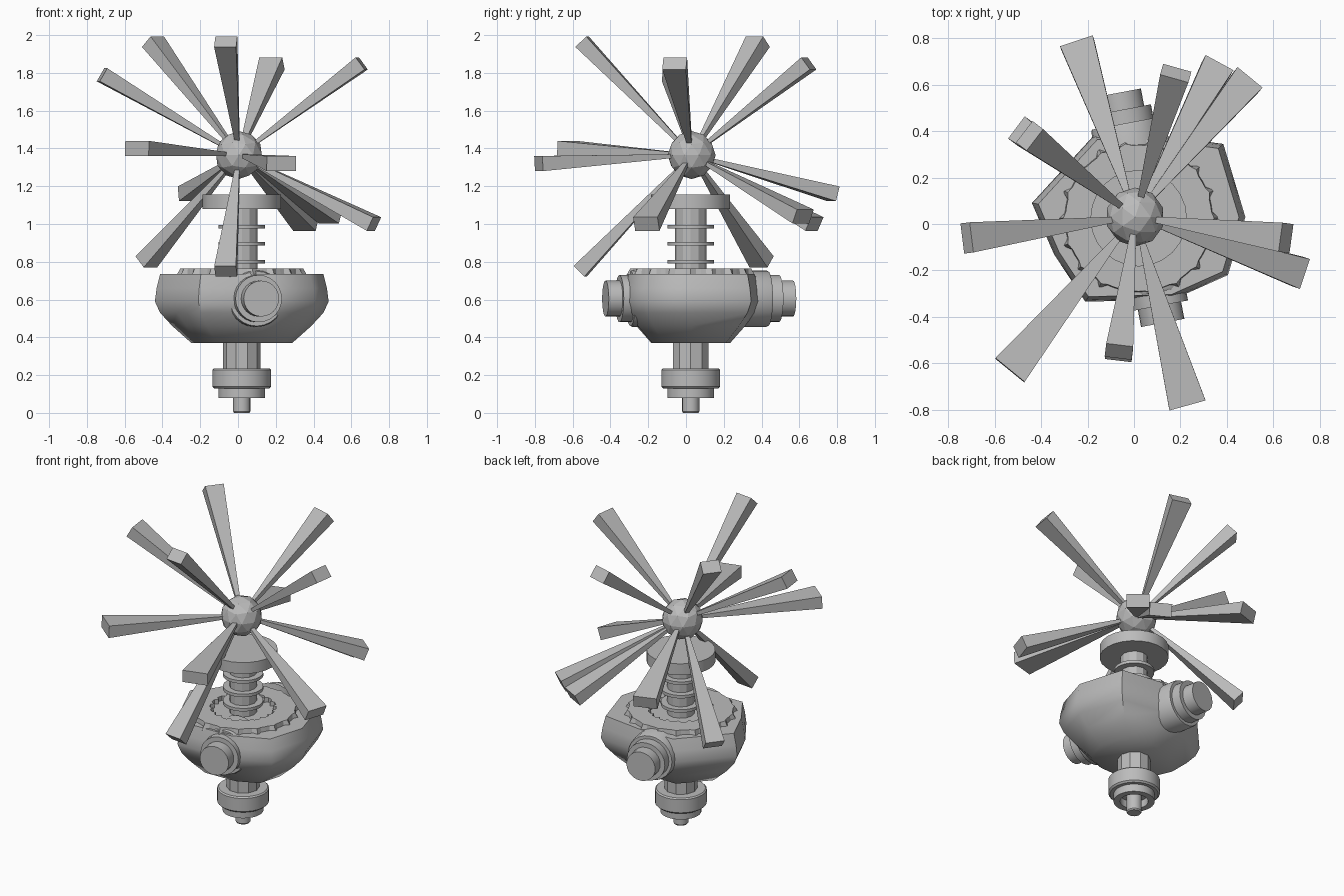
import bpy, bmesh, math
from mathutils import Vector, Matrix

if "Cube" in bpy.data.objects:
    bpy.data.objects.remove(bpy.data.objects["Cube"])

grey = bpy.data.materials.new("plain_grey")
grey.diffuse_color = (0.5, 0.5, 0.5, 1)
grey.use_nodes = True
grey.node_tree.nodes["Principled BSDF"].inputs["Base Color"].default_value = grey.diffuse_color
CX, CY = 0.02, 0.025            # spindle axis
HUB = Vector((0.005, 0.03, 1.365))


def finish(name, bm, smooth=None):
    bmesh.ops.recalc_face_normals(bm, faces=bm.faces[:])
    me = bpy.data.meshes.new(name)
    bm.to_mesh(me)
    bm.free()
    me.materials.append(grey)
    ob = bpy.data.objects.new(name, me)
    bpy.context.collection.objects.link(ob)
    if smooth:
        bpy.ops.object.select_all(action='DESELECT')
        ob.select_set(True)
        bpy.context.view_layer.objects.active = ob
        bpy.ops.object.shade_smooth_by_angle(angle=math.radians(smooth))
    return ob


def skin(bm, rings, cap=True, closed=False):
    """Bridge equal rings of points, then cap or close the ends."""
    vs = [[bm.verts.new(p) for p in r] for r in rings]
    n = len(vs[0])
    pairs = list(zip(vs, vs[1:])) + ([(vs[-1], vs[0])] if closed else [])
    for a, b in pairs:
        for i in range(n):
            bm.faces.new((a[i], a[(i + 1) % n], b[(i + 1) % n], b[i]))
    if cap and not closed:
        bm.faces.new(vs[0])
        bm.faces.new(vs[-1])


def turned(name, profile, sides, matrix, closed=False, smooth=35):
    """Lathe of (radius, height) pairs about the local z axis."""
    bm = bmesh.new()
    rings = [[matrix @ Vector((r * math.cos(2 * math.pi * i / sides),
                               r * math.sin(2 * math.pi * i / sides), z))
              for i in range(sides)] for r, z in profile]
    skin(bm, rings, closed=closed)
    return finish(name, bm, smooth)


AXIS = Matrix.Translation((CX, CY, 0))

# Foot, socket, collar and lower shaft
turned("foot_pin", [(0.04, 0), (0.046, 0.008), (0.046, 0.14)], 16, AXIS)
turned("foot_socket", [(0.085, 0.08), (0.124, 0.08), (0.124, 0.14), (0.085, 0.14)], 32, AXIS, closed=True)
turned("foot_collar", [(0.146, 0.13), (0.156, 0.14), (0.156, 0.227), (0.148, 0.235)], 32, AXIS)
turned("lower_shaft", [(0.1, 0.23), (0.1, 0.40)], 10, AXIS, smooth=None)

# Upper shaft, its fins and the dish
turned("upper_shaft", [(0.083, 0.70), (0.083, 1.10)], 12, AXIS, smooth=None)
for k, z in enumerate((0.80, 0.895, 0.985)):
    turned(f"fin_{k + 1}", [(0.122, z - 0.01), (0.122, z + 0.01)], 24, AXIS)
turned("dish", [(0.208, 1.08), (0.208, 1.155)], 24, AXIS)

# Lopsided housing, smooth between its corners
outline = [(0.48, 0.03), (0.385, 0.345), (0.09, 0.385), (-0.17, 0.385),
           (-0.44, 0.09), (-0.345, -0.13), (-0.21, -0.335), (0.17, -0.325), (0.405, -0.22)]
bm = bmesh.new()
levels = [(0.58, 0.37), (0.80, 0.46), (0.94, 0.53), (1.0, 0.59), (0.98, 0.66), (0.94, 0.735)]
skin(bm, [[(CX + (x - CX) * s, CY + (y - CY) * s, z) for x, y in outline] for s, z in levels])
finish("housing", bm, 50)

# Toothed ring on top of the housing
N = 72


def tooth_ring(base, tooth, z):
    pts = []
    for i in range(N):
        r = base + (tooth if i % 4 == 0 else 0)
        a = 2 * math.pi * i / N
        pts.append((CX + r * math.cos(a), CY + r * math.sin(a), z))
    return pts


bm = bmesh.new()
skin(bm, [tooth_ring(0.20, -0.02, 0.72), tooth_ring(0.32, 0.03, 0.72),
          tooth_ring(0.315, 0.01, 0.765), tooth_ring(0.20, -0.02, 0.765)], closed=True)
finish("toothed_ring", bm)

# Stepped side bolts, front and back
direction = Vector((0.185, -0.98, 0)).normalized()
for name, sign in (("front_bolt", 1), ("back_bolt", -1)):
    rot = (direction * sign).to_track_quat('Z', 'Y').to_matrix().to_4x4()
    m = Matrix.Translation((0.03, 0.07, 0.605)) @ rot
    turned(name, [(0.15, 0.15), (0.15, 0.36), (0.145, 0.37), (0.125, 0.37), (0.125, 0.43),
                  (0.095, 0.43), (0.095, 0.505)], 24, m)

# Faceted hub
bm = bmesh.new()
bmesh.ops.create_icosphere(bm, subdivisions=2, radius=0.127, matrix=Matrix.Translation(HUB))
finish("hub", bm)

# Flared blades radiating from the hub, given by tip centre
tips = [(-0.245, 0.78, 1.16), (0.18, 0.65, 1.85), (0.36, 0.68, 1.0), (0.49, 0.62, 1.04),
        (0.655, -0.06, 1.85), (0.72, -0.21, 1.0), (0.23, -0.78, 1.32), (-0.065, -0.55, 1.965),
        (-0.535, -0.63, 1.40), (-0.72, -0.06, 1.79), (-0.45, 0.38, 1.965),
        (-0.485, 0.40, 0.80), (-0.065, -0.56, 0.75)]
for k, tip in enumerate(tips):
    tip = Vector(tip)
    d = (tip - HUB).normalized()
    side = d.cross(Vector((0, 0, 1))).normalized()
    up = side.cross(d)
    w = 0.165 - 0.08 * abs(tip.z - HUB.z)
    rings = []
    for centre, a, b in ((HUB + d * 0.1, 0.012, 0.01), (tip, w / 2, 0.04)):
        rings.append([centre + side * a * sx + up * b * sy
                      for sx, sy in ((1, 1), (-1, 1), (-1, -1), (1, -1))])
    bm = bmesh.new()
    skin(bm, rings)
    finish(f"blade_{k + 1}", bm)
